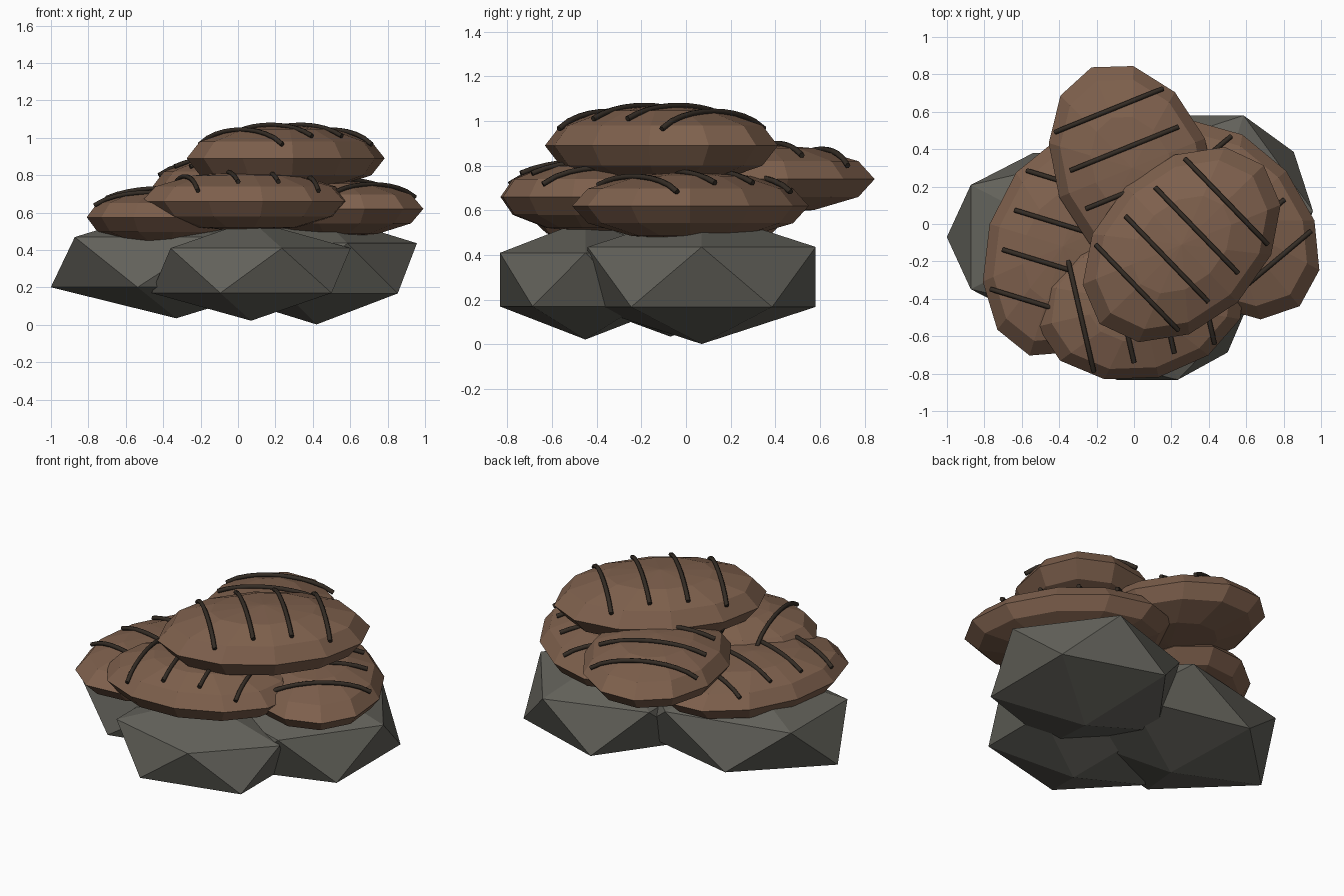
import bpy
from math import cos, sin, sqrt, radians

cube = bpy.data.objects.get("Cube")
if cube:
    bpy.data.objects.remove(cube, do_unlink=True)


def material(name, rgb):
    mat = bpy.data.materials.new(name)
    mat.use_nodes = True
    mat.diffuse_color = (*rgb, 1)
    mat.node_tree.nodes["Principled BSDF"].inputs["Base Color"].default_value = (*rgb, 1)
    return mat


stone = material("grey_stone", (0.125, 0.122, 0.104))
crust = material("brown_crust", (0.21, 0.118, 0.074))
char = material("dark_char", (0.034, 0.025, 0.018))


def finish(name, mat):
    obj = bpy.context.object
    obj.name = obj.data.name = name
    obj.data.materials.clear()
    obj.data.materials.append(mat)
    return obj


def rock(name, centre, size):
    bpy.ops.mesh.primitive_ico_sphere_add(subdivisions=1, radius=1, location=centre)
    finish(name, stone).scale = size


def grill_mark(name, centre, size, angle, offset):
    """A thin tube that arches across the loaf, following its surface."""
    a, b, c = size
    curve = bpy.data.curves.new(name, "CURVE")
    curve.dimensions = "3D"
    curve.bevel_depth = 0.013
    curve.bevel_resolution = 1
    curve.use_fill_caps = True
    steps = 10
    spline = curve.splines.new("POLY")
    spline.points.add(steps)
    for i, point in enumerate(spline.points):
        across = 0.74 * (2 * i / steps - 1)
        u, v = offset, across * b
        z = c * sqrt(max(0, 1 - (u / a) ** 2 - across ** 2)) + 0.003
        point.co = (u, v, z, 1)
    obj = bpy.data.objects.new(name, curve)
    bpy.context.collection.objects.link(obj)
    obj.location = centre
    obj.rotation_euler.z = angle
    bpy.ops.object.select_all(action="DESELECT")
    obj.select_set(True)
    bpy.context.view_layer.objects.active = obj
    bpy.ops.object.convert(target="MESH")
    finish(name, char)


def loaf(name, centre, size, degrees):
    """A flattened faceted loaf with four evenly spaced grill marks."""
    angle = radians(degrees)
    bpy.ops.mesh.primitive_uv_sphere_add(segments=12, ring_count=6, radius=1, location=centre)
    obj = finish(name, crust)
    obj.scale = size
    obj.rotation_euler.z = angle
    bpy.ops.object.shade_flat()
    for i in range(4):
        grill_mark(f"{name}_grill_mark_{i + 1}", centre, size, angle, (i - 1.5) * 0.221)


# Stones underneath
rock("left_rock", (-0.33, -0.07, 0.335), (0.75, 0.53, 0.30))
rock("front_rock", (0.07, -0.45, 0.29), (0.595, 0.45, 0.268))
rock("right_rock", (0.42, 0.07, 0.302), (0.60, 0.60, 0.30))

# Loaves piled on top
loaf("left_loaf", (-0.38, -0.12, 0.575), (0.61, 0.41, 0.155), 73)
loaf("front_loaf", (0.04, -0.42, 0.66), (0.57, 0.41, 0.16), 13)
loaf("right_loaf", (0.50, 0.02, 0.62), (0.60, 0.41, 0.155), 130)
loaf("back_loaf", (-0.01, 0.30, 0.74), (0.58, 0.42, 0.16), 112)
loaf("top_loaf", (0.255, -0.11, 0.89), (0.61, 0.43, 0.18), 44)
